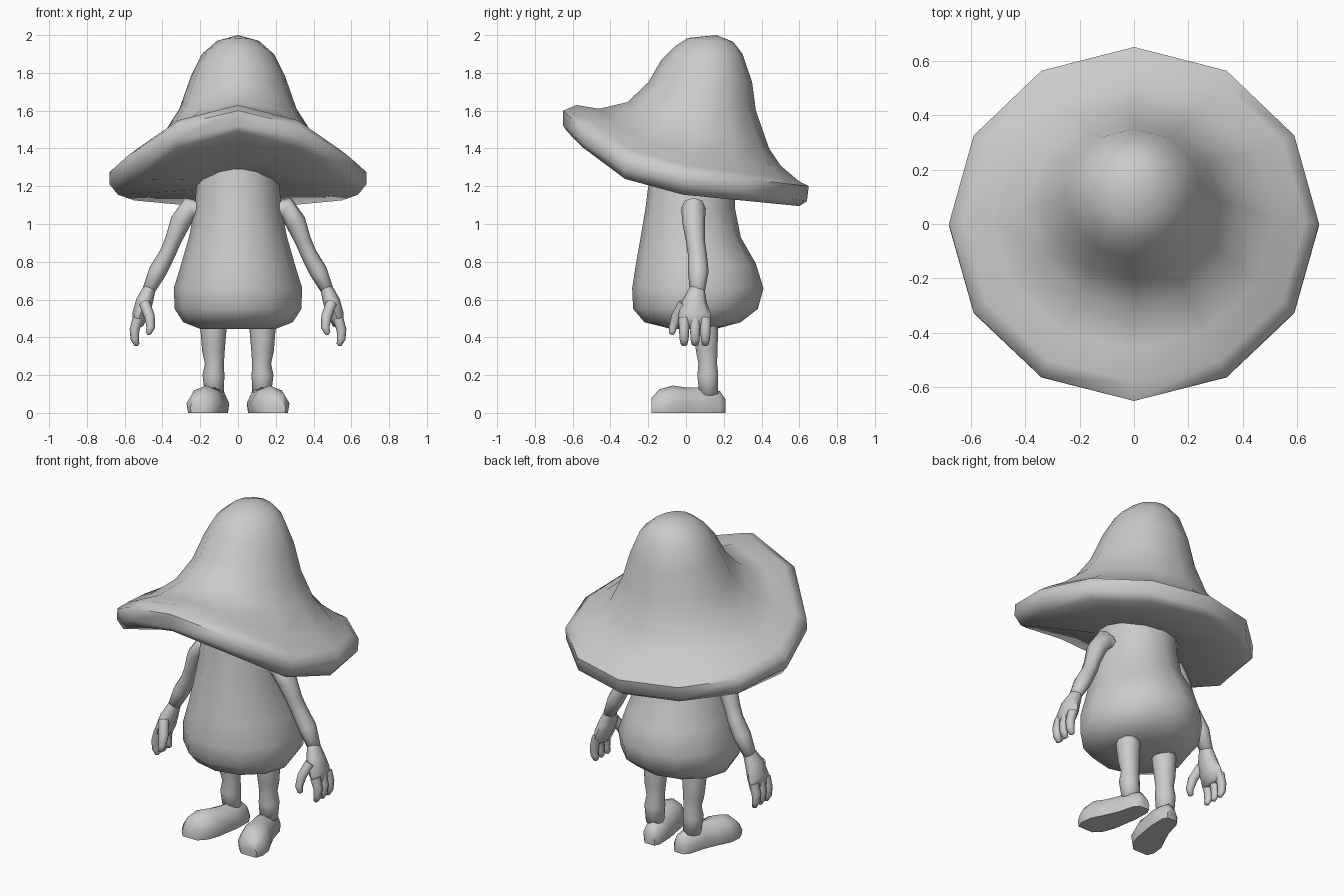
import bpy, bmesh, math
from mathutils import Vector

if "Cube" in bpy.data.objects:
    bpy.data.objects.remove(bpy.data.objects["Cube"])

grey = bpy.data.materials.new("soft grey")
grey.diffuse_color = (0.6, 0.6, 0.6, 1)
grey.use_nodes = True
grey.node_tree.nodes["Principled BSDF"].inputs["Base Color"].default_value = grey.diffuse_color


def loft(name, rings, start=None, end=None, sharp=60):
    """Skin a list of equal-length rings; close ends with a point or a flat cap."""
    bm = bmesh.new()
    rows = [[bm.verts.new(p) for p in ring] for ring in rings]
    n = len(rows[0])
    for a, b in zip(rows, rows[1:]):
        for i in range(n):
            bm.faces.new((a[i], a[(i + 1) % n], b[(i + 1) % n], b[i]))
    for row, tip in ((rows[0], start), (rows[-1], end)):
        if tip is None:
            bm.faces.new(row)
        else:
            v = bm.verts.new(tip)
            for i in range(n):
                bm.faces.new((row[i], row[(i + 1) % n], v))
    bmesh.ops.recalc_face_normals(bm, faces=bm.faces)
    mesh = bpy.data.meshes.new(name)
    bm.to_mesh(mesh)
    bm.free()
    obj = bpy.data.objects.new(name, mesh)
    bpy.context.collection.objects.link(obj)
    mesh.materials.append(grey)
    bpy.ops.object.select_all(action='DESELECT')
    obj.select_set(True)
    bpy.context.view_layer.objects.active = obj
    bpy.ops.object.shade_smooth_by_angle(angle=math.radians(sharp))
    return obj


def tilted_ring(rx, yf, yb, zf, zs, zb, n=12):
    """Ring whose height differs at front, side and back; the front curls up."""
    ring = []
    for i in range(n):
        a = math.tau * i / n
        s = math.sin(a)
        z = zs + (zb - zs) * s if s > 0 else zs + (zf - zs) * (-s) ** 2
        ring.append((rx * math.cos(a), (yf + yb) / 2 + (yb - yf) / 2 * s, z))
    return ring


def tube(name, path, side, n=8):
    """Limb through (x, y, z, radius across, radius in depth)."""
    pts = [Vector((p[0] * side, p[1], p[2])) for p in path]
    rings = []
    for i, p in enumerate(pts):
        t = (pts[min(i + 1, len(pts) - 1)] - pts[max(i - 1, 0)]).normalized()
        u = Vector((0, 1, 0)).cross(t).normalized()
        v = t.cross(u)
        ra, rb = path[i][3:]
        rings.append([p + u * ra * math.cos(k * math.tau / n)
                      + v * rb * math.sin(k * math.tau / n) for k in range(n)])
    t = (pts[-1] - pts[-2]).normalized()
    return loft(name, rings, end=pts[-1] + t * path[-1][3] * 0.5)


# Hat: underside, rolled brim, then crown
hat = [
    (.25, -.20, .25, 1.30, 1.21, 1.15),
    (.635, -.63, .60, 1.49, 1.155, 1.095),
    (.68, -.65, .64, 1.52, 1.21, 1.12),
    (.68, -.65, .65, 1.60, 1.275, 1.20),
    (.63, -.58, .60, 1.63, 1.31, 1.225),
    (.52, -.46, .50, 1.61, 1.375, 1.31),
    (.39, -.31, .44, 1.645, 1.485, 1.40),
    (.31, -.20, .37, 1.75, 1.61, 1.60),
    (.25, -.13, .35, 1.87, 1.78, 1.75),
    (.19, -.06, .30, 1.94, 1.90, 1.90),
    (.11, .01, .25, 1.985, 1.97, 1.965),
]
loft("hat", [tilted_ring(*r) for r in hat], end=(0, .16, 2.0))

# Pear-shaped body: half width, front, back, height
body = [
    (.20, -.08, .16, .445), (.29, -.22, .29, .48), (.335, -.28, .38, .55),
    (.34, -.285, .41, .66), (.30, -.265, .37, .79), (.26, -.24, .29, .93),
    (.23, -.215, .26, 1.08), (.22, -.20, .26, 1.2), (.20, -.19, .24, 1.29),
]
loft("body", [tilted_ring(w, f, b, z, z, z) for w, f, b, z in body])

arm = [(.18, .04, 1.07, .045, .05), (.255, .04, 1.085, .06, .065),
       (.305, .04, 1.01, .055, .06), (.345, .05, .91, .043, .05),
       (.375, .06, .84, .043, .05), (.425, .065, .75, .048, .055),
       (.475, .06, .645, .033, .04)]
palm = [(.468, .06, .66, .033, .04), (.495, .045, .59, .045, .065),
        (.518, .045, .52, .042, .085), (.53, .05, .465, .028, .08)]
thumb = [(.495, -.01, .58, .03, .03), (.468, -.05, .51, .028, .028),
         (.462, -.07, .45, .022, .022), (.475, -.075, .42, .015, .015)]
leg = [(.125, .10, .54, .07, .07), (.13, .105, .43, .068, .068),
       (.13, .11, .33, .06, .06), (.125, .115, .26, .05, .052),
       (.13, .115, .20, .058, .058), (.125, .12, .10, .05, .052)]

# Shoe stations from heel to toe: y, centre x, half width, height
shoe = [(.21, .10, .035, .07), (.18, .105, .058, .115), (.08, .12, .072, .135),
        (0, .145, .085, .135), (-.07, .168, .098, .145),
        (-.14, .185, .088, .125), (-.183, .198, .055, .08)]
section = [(-.9, 0), (-1, .4), (-.65, .82), (0, 1), (.65, .82), (1, .4), (.9, 0), (0, 0)]

for side, label in ((1, "left"), (-1, "right")):
    tube(label + "_arm", arm, side)
    tube(label + "_palm", palm, side)
    tube(label + "_thumb", thumb, side)
    for k, y in enumerate((-.01, .048, .103)):
        finger = [(.53, y, .50, .028, .03), (.548, y, .44, .026, .027),
                  (.547, y, .39, .022, .024), (.535, y, .36, .014, .017)]
        tube(f"{label}_finger_{k + 1}", finger, side)
    tube(label + "_leg", leg, side, 10)
    loft(label + "_shoe", [[(side * (cx + w * u), y, h * v) for u, v in section]
                           for y, cx, w, h in shoe], sharp=50)
